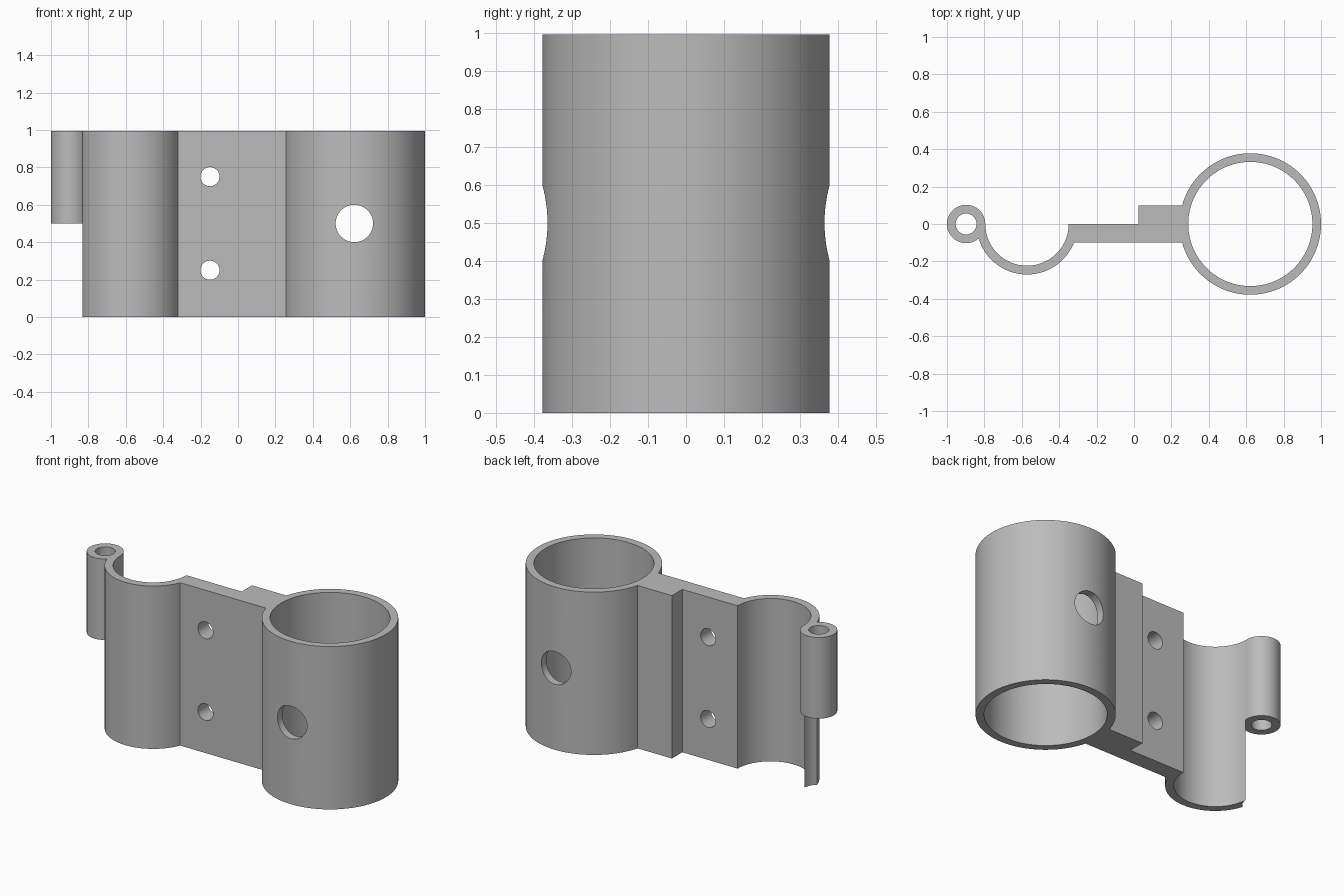
import bpy, bmesh
from math import pi, sin, cos, asin, atan2, sqrt
from mathutils import Matrix

default = bpy.data.objects.get("Cube")
if default:
    bpy.data.objects.remove(default, do_unlink=True)

HEIGHT = 0.995
RING, RING_R, BORE_R = (0.622, 0), 0.378, 0.332    # large tube
CLAMP, CLAMP_R, SEAT_R = (-0.572, 0), 0.27, 0.223  # half-round clamp
PIN, PIN_R = (-0.8975, 0), 0.1025                  # hinge barrel
HALF = 0.1                                         # web half thickness

grey = bpy.data.materials.new("plain grey")
grey.use_nodes = True
colour = (0.5, 0.5, 0.5, 1)
grey.diffuse_color = colour
grey.node_tree.nodes["Principled BSDF"].inputs["Base Color"].default_value = colour


def arc(centre, radius, start, end, steps):
    angles = [start + (end - start) * i / steps for i in range(steps + 1)]
    return [(centre[0] + radius * cos(a), centre[1] + radius * sin(a)) for a in angles]


def add_object(name, bm):
    mesh = bpy.data.meshes.new(name)
    bmesh.ops.recalc_face_normals(bm, faces=bm.faces)
    bm.to_mesh(mesh)
    bm.free()
    mesh.materials.append(grey)
    obj = bpy.data.objects.new(name, mesh)
    bpy.context.scene.collection.objects.link(obj)
    return obj


def cutter(name, radius, depth, location, along_y=False, segments=64):
    bm = bmesh.new()
    turn = Matrix.Rotation(pi / 2 if along_y else 0, 4, "X")
    bmesh.ops.create_cone(bm, cap_ends=True, segments=segments, radius1=radius,
                          radius2=radius, depth=depth,
                          matrix=Matrix.Translation(location) @ turn)
    obj = add_object(name, bm)
    obj.hide_render = True
    return obj


# Plan outline: tube, stepped web, clamp seat, hinge barrel, clamp outside
gap = CLAMP[0] - PIN[0]
along = (CLAMP_R**2 - PIN_R**2 + gap**2) / (2 * gap)
drop = sqrt(CLAMP_R**2 - along**2)
tube_end = pi - asin(HALF / RING_R)
outline = arc(RING, RING_R, -tube_end, tube_end, 96)
outline += [(0.025, HALF), (0.025, 0)]
outline += arc(CLAMP, SEAT_R, 0, -pi, 48)
outline += arc(PIN, PIN_R, 0, 2 * pi + atan2(-drop, gap - along), 56)[1:]
outline += arc(CLAMP, CLAMP_R, atan2(-drop, -along), -asin(HALF / CLAMP_R), 48)[1:]

# Extrude the outline into the bracket body
bm = bmesh.new()
base = bm.faces.new([bm.verts.new((x, y, 0)) for x, y in outline])
top = bmesh.ops.extrude_face_region(bm, geom=[base])["geom"]
bmesh.ops.translate(bm, vec=(0, 0, HEIGHT),
                    verts=[v for v in top if isinstance(v, bmesh.types.BMVert)])
body = add_object("hinged_clamp_bracket", bm)

# Bores, cross holes, screw holes and the open space below the hinge barrel
cutters = [
    cutter("tube_bore_cutter", BORE_R, 3, (*RING, 0.5), segments=96),
    cutter("hinge_bore_cutter", 0.056, 3, (*PIN, 0.5)),
    cutter("hinge_clearance_cutter", PIN_R + 0.001, 1, (*PIN, 0)),
    cutter("cross_hole_cutter", 0.1, 2, (RING[0], 0, 0.5), True),
]
for z in (0.25, 0.75):
    cutters.append(cutter("screw_hole_cutter", 0.051, 2, (-0.15, 0, z), True))

bpy.context.view_layer.objects.active = body
for obj in cutters:
    cut = body.modifiers.new(obj.name, "BOOLEAN")
    cut.operation = "DIFFERENCE"
    cut.solver = "EXACT"
    cut.object = obj
    bpy.ops.object.modifier_apply(modifier=cut.name)
    bpy.data.objects.remove(obj, do_unlink=True)

# Smooth the round walls, keep the edges crisp
bpy.ops.object.select_all(action="DESELECT")
body.select_set(True)
bpy.ops.object.shade_smooth_by_angle(angle=pi / 6)
